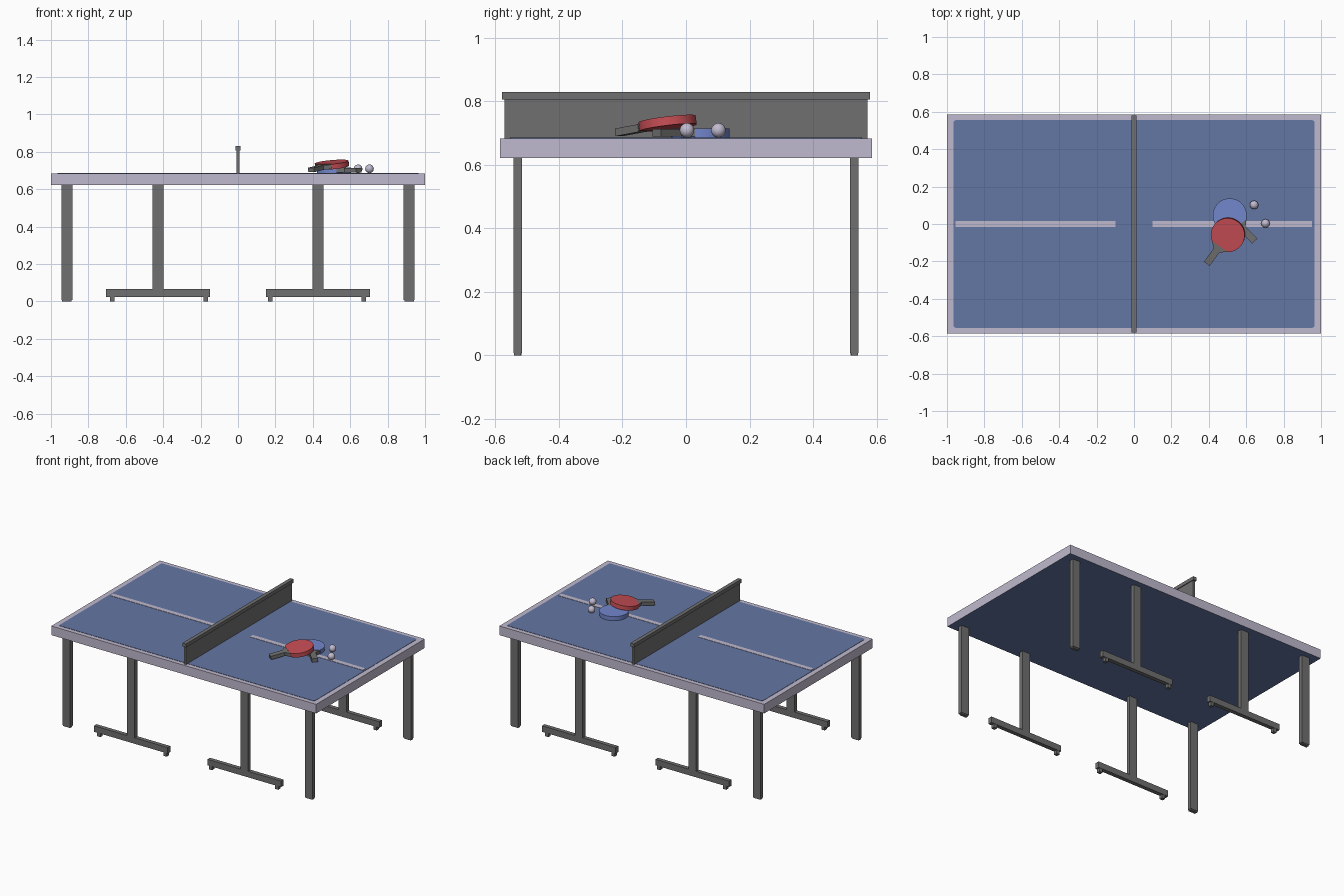
import bpy, bmesh, math
from mathutils import Vector, Matrix

if "Cube" in bpy.data.objects:
    bpy.data.objects.remove(bpy.data.objects["Cube"])


def mat(name, rgb):
    m = bpy.data.materials.new(name)
    m.diffuse_color = (*rgb, 1)
    m.use_nodes = True
    m.node_tree.nodes["Principled BSDF"].inputs["Base Color"].default_value = m.diffuse_color
    return m


WHITE = mat("pale lavender white", (0.53, 0.49, 0.62))
BLUE = mat("table blue", (0.125, 0.18, 0.37))
GREY = mat("dark grey", (0.165, 0.162, 0.16))
RED = mat("paddle red", (0.56, 0.075, 0.09))
PBLUE = mat("paddle blue", (0.17, 0.24, 0.60))


def finish(name, bm, *mats):
    bmesh.ops.recalc_face_normals(bm, faces=bm.faces)
    me = bpy.data.meshes.new(name)
    bm.to_mesh(me)
    bm.free()
    for m in mats:
        me.materials.append(m)
    ob = bpy.data.objects.new(name, me)
    bpy.context.collection.objects.link(ob)
    return ob


def box(name, lo, hi, *mats):
    bm = bmesh.new()
    lo, hi = Vector(lo), Vector(hi)
    bmesh.ops.create_cube(bm, size=1)
    for v in bm.verts:
        v.co = (lo + hi) / 2 + v.co * (hi - lo)
    return finish(name, bm, *mats)


def prism(name, outline, z0, z1, material, matrix=Matrix()):
    bm = bmesh.new()
    face = bm.faces.new([bm.verts.new((x, y, z0)) for x, y in outline])
    out = bmesh.ops.extrude_face_region(bm, geom=[face])
    for v in out["geom"]:
        if isinstance(v, bmesh.types.BMVert):
            v.co.z = z1
    bm.transform(matrix)
    return finish(name, bm, material)


# Table top: pale slab with blue underside
TOP = 0.684
slab = box("table_top", (-1, -0.585, 0.622), (1, 0.585, TOP), WHITE, BLUE)
for p in slab.data.polygons:
    p.material_index = 1 if p.normal.z < -0.5 else 0

# Blue playing surface with rounded corners
r = 0.012
corners = [(1, 1, 0), (-1, 1, 90), (-1, -1, 180), (1, -1, 270)]
field = [(sx * (0.965 - r) + r * math.cos(math.radians(a + d)),
          sy * (0.555 - r) + r * math.sin(math.radians(a + d)))
         for sx, sy, a in corners for d in (0, 30, 60, 90)]
prism("playing_surface", field, TOP - 0.001, TOP + 0.002, BLUE)

# Centre lines
for side, x0, x1 in (("left", -0.955, -0.10), ("right", 0.10, 0.953)):
    box(side + "_centre_line", (x0, -0.016, TOP), (x1, 0.016, TOP + 0.004), WHITE)

# Net and its top band
box("net", (-0.008, -0.572, TOP), (0.008, 0.572, 0.808), GREY)
box("net_band", (-0.013, -0.58, 0.806), (0.013, 0.58, 0.83), GREY)

# Legs: straight outer posts, inner posts on wheeled T feet
for sx in (-1, 1):
    for sy in (-1, 1):
        y0, y1 = sy * 0.53 - 0.014, sy * 0.53 + 0.014

        def post(name, xc, half, z0, z1, inset=0.0):
            box(name, (sx * xc - half, y0 + inset, z0),
                (sx * xc + half, y1 - inset, z1), GREY)

        post("outer_leg", 0.915, 0.029, 0.008, 0.624)
        post("outer_leg_pad", 0.915, 0.026, 0, 0.008, 0.003)
        post("inner_leg", 0.428, 0.029, 0.06, 0.624)
        post("foot_bar", 0.428, 0.278, 0.025, 0.066)
        for xc in (0.172, 0.672):
            post("foot_pad", xc, 0.012, 0, 0.026, 0.002)


# Paddles: head disc with a flat throat side, handle along local -Y
def paddle(name, loc, yaw, tilt, material):
    M = Matrix.Translation(loc) @ Matrix.Rotation(yaw, 4, 'Z') @ Matrix.Rotation(tilt, 4, 'X')
    R = 0.091
    start, end = math.radians(-55), math.radians(235)
    head = [(R * math.cos(start + (end - start) * i / 28),
             R * math.sin(start + (end - start) * i / 28)) for i in range(29)]
    ob = prism(name + "_head", head, -0.014, 0.014, material, M)
    bpy.ops.object.select_all(action='DESELECT')
    ob.select_set(True)
    bpy.context.view_layer.objects.active = ob
    bpy.ops.object.shade_smooth_by_angle(angle=math.radians(35))
    w, t = 0.052, -0.0745
    throat = [(-w, t), (-0.019, -0.102), (-0.019, -0.192),
              (0.019, -0.192), (0.019, -0.102), (w, t)]
    prism(name + "_handle", throat, -0.012, 0.012, GREY, M)


paddle("blue_paddle", (0.512, 0.046, 0.701), math.radians(44), 0, PBLUE)
paddle("red_paddle", (0.502, -0.058, 0.731), math.radians(-36), math.radians(8.5), RED)

# Balls
for name, x, y in (("ball_near", 0.703, 0.003), ("ball_far", 0.642, 0.102)):
    bm = bmesh.new()
    bmesh.ops.create_uvsphere(bm, u_segments=20, v_segments=12, radius=0.023,
                              matrix=Matrix.Translation((x, y, TOP + 0.025)))
    for f in bm.faces:
        f.smooth = True
    finish(name, bm, WHITE)
